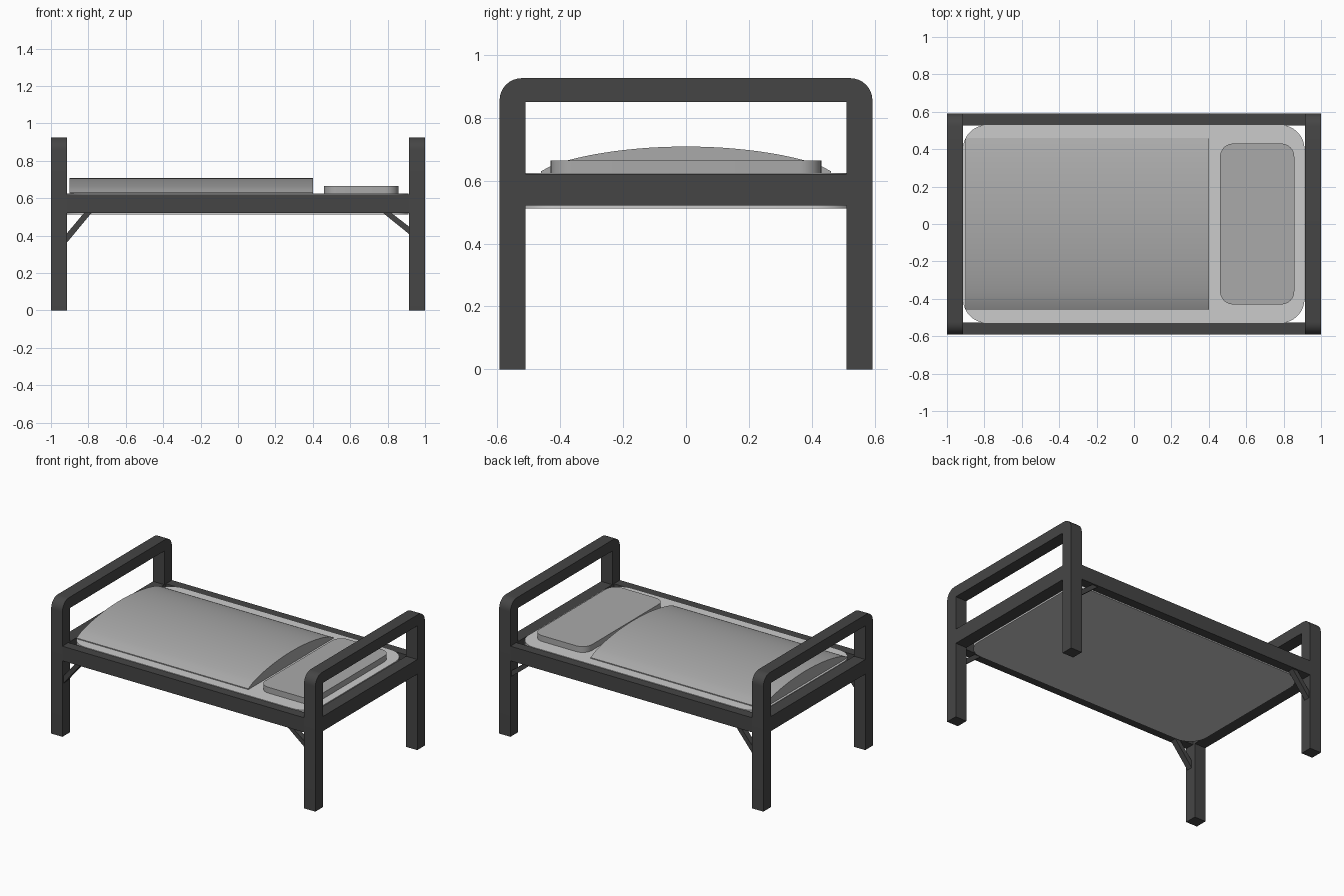
import bpy, bmesh, math
from mathutils import Vector

if "Cube" in bpy.data.objects:
    bpy.data.objects.remove(bpy.data.objects["Cube"])


def extrude(name, pts, vec, smooth=True):
    """Fill a closed 3D outline and extrude it along vec."""
    bm = bmesh.new()
    face = bm.faces.new([bm.verts.new(p) for p in pts])
    new = bmesh.ops.extrude_face_region(bm, geom=[face], use_keep_orig=True)
    bmesh.ops.translate(bm, vec=vec, verts=[v for v in new["geom"] if isinstance(v, bmesh.types.BMVert)])
    bmesh.ops.recalc_face_normals(bm, faces=bm.faces)
    me = bpy.data.meshes.new(name)
    bm.to_mesh(me)
    bm.free()
    ob = bpy.data.objects.new(name, me)
    bpy.context.collection.objects.link(ob)
    if smooth:
        bpy.ops.object.select_all(action="DESELECT")
        ob.select_set(True)
        bpy.context.view_layer.objects.active = ob
        bpy.ops.object.shade_smooth_by_angle(angle=math.radians(35))
    if not name.startswith(("mattress", "blanket", "pillow")):
        me.materials.append(dark)
    else:
        me.materials.append(cloth[name])
    return ob


def material(name, v):
    m = bpy.data.materials.new(name)
    m.diffuse_color = (v, v, v, 1)
    m.use_nodes = True
    m.node_tree.nodes["Principled BSDF"].inputs["Base Color"].default_value = m.diffuse_color
    return m


def arc(cx, cy, r, a0, a1, n=8):
    return [(cx + r * math.cos(math.radians(a0 + (a1 - a0) * i / n)),
             cy + r * math.sin(math.radians(a0 + (a1 - a0) * i / n))) for i in range(n + 1)]


def box(name, x0, x1, y0, y1, z0, z1):
    return extrude(name, [(x0, y0, z0), (x1, y0, z0), (x1, y1, z0), (x0, y1, z0)],
                   Vector((0, 0, z1 - z0)), False)


def rounded_slab(name, x0, x1, y0, y1, z0, z1, r):
    o = (arc(x1 - r, y1 - r, r, 0, 90) + arc(x0 + r, y1 - r, r, 90, 180)
         + arc(x0 + r, y0 + r, r, 180, 270) + arc(x1 - r, y0 + r, r, 270, 360))
    return extrude(name, [(x, y, z0) for x, y in o], Vector((0, 0, z1 - z0)))


dark = material("dark_frame", 0.06)
cloth = {"mattress": material("sheet", 0.6), "blanket": material("blanket", 0.4),
         "pillow": material("pillow", 0.4)}

# End frames: two legs and a top bar, with rounded outer and square inner corners
W, H, LEG, R, T = 0.592, 0.925, 0.51, 0.07, 0.085
loop = ([(-LEG, 0), (-LEG, 0.85), (LEG, 0.85), (LEG, 0), (W, 0)]
        + arc(W - R, H - R, R, 0, 90) + arc(-W + R, H - R, R, 90, 180) + [(-W, 0)])
for name, x in (("foot", -1.0), ("head", 1.0 - T)):
    extrude(name + "_frame", [(x, y, z) for y, z in loop], Vector((T, 0, 0)))
    box(name + "_crossbar", x, x + T, -LEG, LEG, 0.52, 0.62)

# Side rails and the diagonal braces beneath them
for side, s in (("front", -1), ("back", 1)):
    ya, yb = sorted((s * 0.527, s * W))
    box(side + "_rail", -0.915, 0.915, ya, yb, 0.52, 0.62)
    for end, prof in (("foot", [(-0.925, 0.35), (-0.78, 0.525), (-0.82, 0.525), (-0.925, 0.40)]),
                      ("head", [(0.925, 0.40), (0.77, 0.525), (0.815, 0.525), (0.925, 0.44)])):
        extrude(f"{side}_{end}_brace", [(x, s * 0.56 - 0.02, z) for x, z in prof],
                Vector((0, 0.04, 0)), False)

# Mattress and pillow
rounded_slab("mattress", -0.915, 0.912, -0.53, 0.53, 0.512, 0.624, 0.13)
rounded_slab("pillow", 0.46, 0.857, -0.43, 0.43, 0.62, 0.664, 0.07)

# Domed blanket
dome = [(-0.46 + 0.92 * i / 24) for i in range(25)]
prof = [(-0.46, 0.615)] + [(y, 0.63 + 0.078 * (1 - (abs(y) / 0.46) ** 2) ** 0.75) for y in dome] + [(0.46, 0.615)]
extrude("blanket", [(-0.9, y, z) for y, z in prof], Vector((1.3, 0, 0)))
